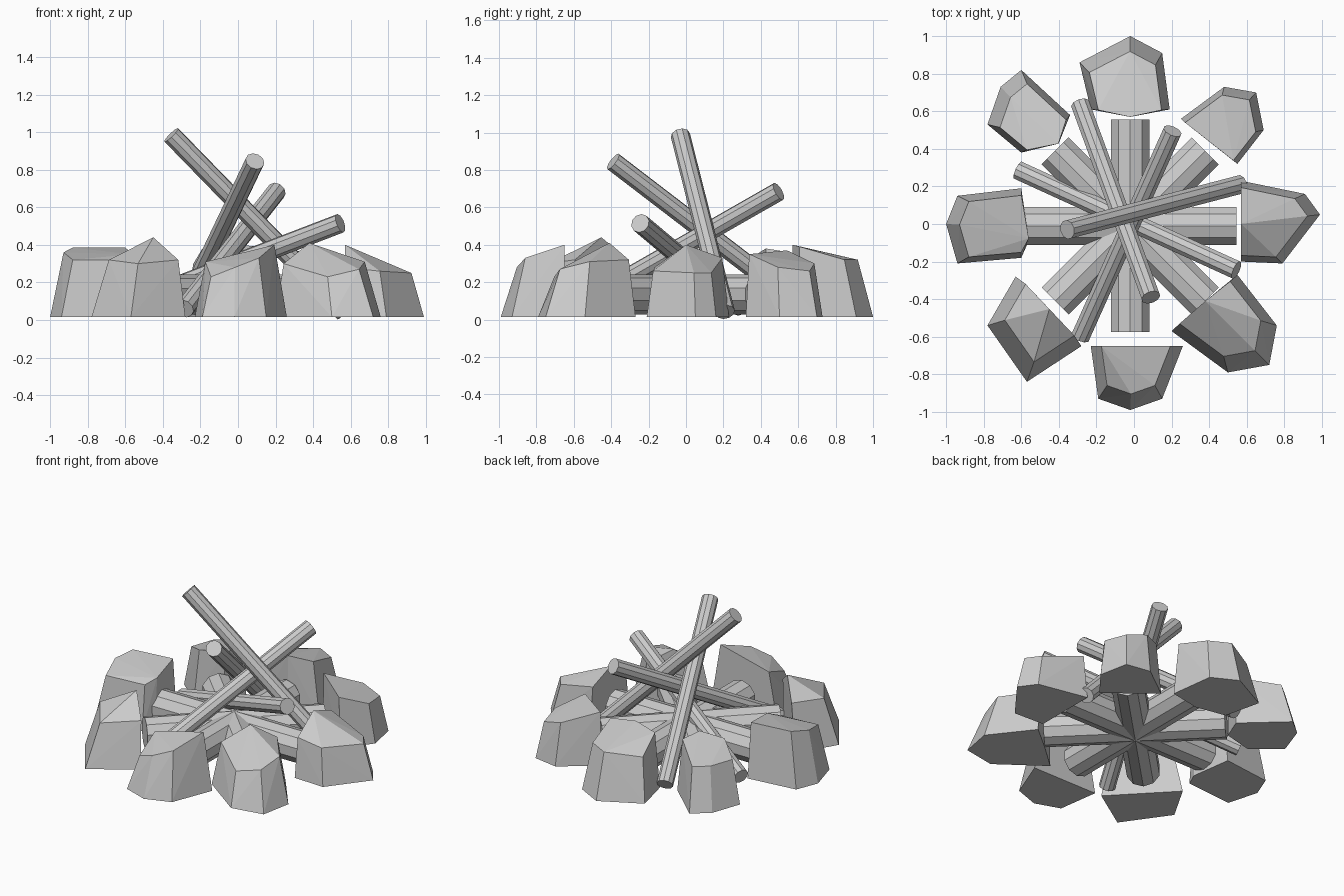
import bpy, bmesh, math
from mathutils import Vector

if "Cube" in bpy.data.objects:
    bpy.data.objects.remove(bpy.data.objects["Cube"])


def pole(name, a, b, radius, sides=10):
    """Faceted cylinder running from point a to point b."""
    a, b = Vector(a), Vector(b)
    bpy.ops.mesh.primitive_cylinder_add(
        vertices=sides, radius=radius, depth=(b - a).length, location=(a + b) / 2,
        rotation=(b - a).to_track_quat('Z', 'Y').to_euler())
    bpy.context.object.name = name


def rock(name, outline, taper=0.8, floor=0.015):
    """Faceted stone: flat base, outer sides leaning inwards, uneven top.
    Each outline entry is x, y and the height of the top above it."""
    mid = sum((Vector(p[:2]) for p in outline), Vector((0, 0))) / len(outline)
    anchor = mid * 0.78
    bm = bmesh.new()
    for x, y, h in outline:
        top = anchor + (Vector((x, y)) - anchor) * taper
        # keep the side facing the fire close to upright
        inward = mid.normalized()
        lack = (Vector((x, y)) - top).dot(inward)
        if lack < 0:
            top += inward * lack
        bm.verts.new((x, y, floor))
        bm.verts.new((top.x, top.y, h))
    res = bmesh.ops.convex_hull(bm, input=bm.verts[:])
    loose = [v for v in bm.verts if not v.link_faces]
    bmesh.ops.delete(bm, geom=loose, context='VERTS')
    bmesh.ops.recalc_face_normals(bm, faces=bm.faces[:])
    mesh = bpy.data.meshes.new(name)
    bm.to_mesh(mesh)
    bm.free()
    bpy.context.collection.objects.link(bpy.data.objects.new(name, mesh))


# Thick logs crossing flat on the ground
for i in range(4):
    ang = i * math.pi / 4
    d = Vector((math.cos(ang), math.sin(ang), 0)) * 0.565
    c = Vector((-0.02, -0.01, 0.135))
    pole(f"ground_log_{i + 1}", c - d, c + d, 0.107)

# Thin sticks leaning over one another
sticks = [((-0.355, -0.03, 0.985), (0.565, 0.21, 0.04)),
          ((0.09, -0.39, 0.845), (-0.285, 0.635, 0.06)),
          ((0.205, 0.495, 0.685), (-0.285, -0.6, 0.06)),
          ((0.545, -0.245, 0.515), (-0.615, 0.285, 0.07))]
for i, (top, foot) in enumerate(sticks):
    pole(f"leaning_stick_{i + 1}", top, foot, 0.052)

# Ring of stones
rock("stone_back", [(-.02, 1, .32), (.15, .91, .32), (.19, .61, .39),
                    (-.02, .57, .4), (-.23, .61, .38), (-.29, .86, .3)])
rock("stone_back_right", [(.25, .56, .37), (.48, .73, .3), (.65, .7, .26),
                          (.69, .5, .28), (.55, .32, .35)], 0.85)
rock("stone_right", [(.57, .23, .33), (.91, .16, .25), (.99, .05, .25),
                     (.79, -.21, .26), (.57, -.2, .28), (.57, 0, .4)], 0.84)
rock("stone_front_right", [(.2, -.57, .3), (.38, -.41, .41), (.55, -.27, .32),
                           (.76, -.54, .31), (.72, -.75, .27), (.5, -.79, .23)], 0.76)
rock("stone_front", [(-.23, -.65, .31), (.26, -.65, .4), (.15, -.93, .33),
                     (-.02, -.99, .28), (-.19, -.93, .23)], 0.75)
rock("stone_front_left", [(-.63, -.28, .33), (-.46, -.46, .44), (-.28, -.65, .32),
                          (-.57, -.84, .3), (-.78, -.54, .32)], 0.74)
rock("stone_left", [(-1, 0, .36), (-.94, .15, .385), (-.6, .19, .385),
                    (-.56, -.09, .35), (-.6, -.18, .32), (-.94, -.21, .32)], 0.82)
rock("stone_back_left", [(-.78, .53, .3), (-.71, .73, .3), (-.6, .82, .3),
                         (-.34, .58, .36), (-.4, .43, .38), (-.6, .38, .36)], 0.8)
